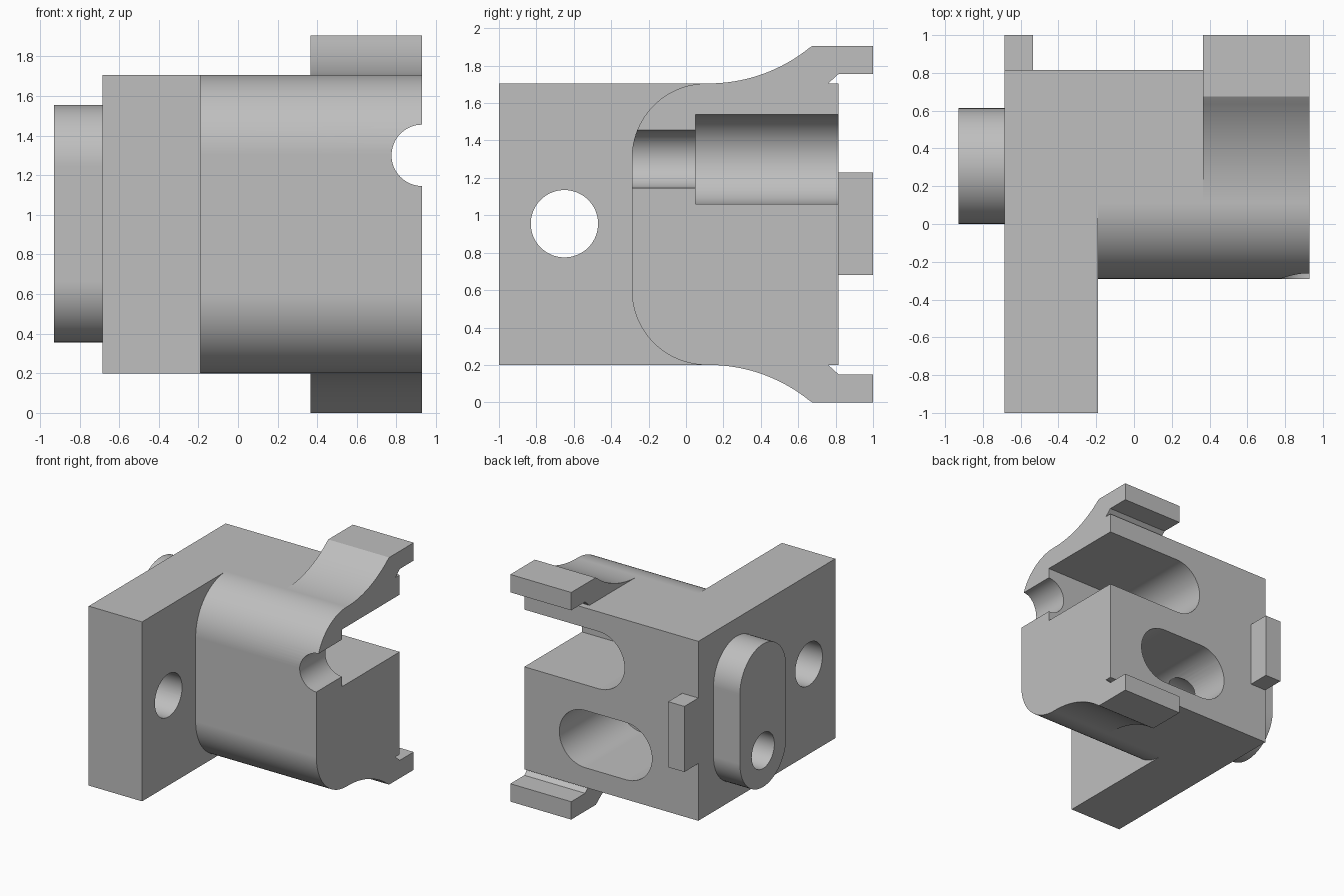
import bpy, bmesh, math
from math import pi, sin, cos
from mathutils import Vector

if "Cube" in bpy.data.objects:
    bpy.data.objects.remove(bpy.data.objects["Cube"])

grey = bpy.data.materials.new("plain grey")
grey.use_nodes = True
COLOUR = (0.52, 0.52, 0.52, 1)
grey.diffuse_color = COLOUR
grey.node_tree.nodes["Principled BSDF"].inputs["Base Color"].default_value = COLOUR

HEIGHT = 1.905


def prism(name, points, axis, start, end):
    """Extrude a closed profile; points are (y, z) for axis x, (x, z) for axis y."""
    def place(p, t):
        return (t, p[0], p[1]) if axis == "x" else (p[0], t, p[1])
    bm = bmesh.new()
    face = bm.faces.new([bm.verts.new(place(p, start)) for p in points])
    grown = bmesh.ops.extrude_face_region(bm, geom=[face])["geom"]
    shift = Vector(place((0, 0), end - start))
    bmesh.ops.translate(bm, vec=shift,
                        verts=[v for v in grown if isinstance(v, bmesh.types.BMVert)])
    bmesh.ops.recalc_face_normals(bm, faces=bm.faces)
    mesh = bpy.data.meshes.new(name)
    bm.to_mesh(mesh)
    bm.free()
    mesh.materials.append(grey)
    obj = bpy.data.objects.new(name, mesh)
    bpy.context.collection.objects.link(obj)
    return obj


def rect(a0, a1, b0, b1):
    return [(a0, b0), (a1, b0), (a1, b1), (a0, b1)]


def arc(a, b, r, t0, t1, n=24):
    return [(a + r * cos(t0 + (t1 - t0) * i / n), b + r * sin(t0 + (t1 - t0) * i / n))
            for i in range(n + 1)]


def circle(a, b, r):
    return arc(a, b, r, 0, 2 * pi, 64)[:-1]


def flip(points):
    return [(a, HEIGHT - b) for a, b in points]


# Plate and rounded body
plate = prism("bracket_block", rect(-1, 0.815, 0.2, 1.705), "x", -0.685, -0.19)
body = prism("body", [(0.815, 0.2), (0.815, 1.705)]
             + arc(0.11, 1.305, 0.4, pi / 2, pi)
             + arc(0.11, 0.6, 0.4, pi, 1.5 * pi), "x", -0.4, 0.93)

# Flared flanges, top and bottom
R = 0.86
sweep = math.asin(0.555 / R)
flange = (arc(0.12, 1.705 + R, R, -pi / 2, -pi / 2 + sweep)[:-1]
          + [(0.675, HEIGHT), (1, HEIGHT), (1, 1.755), (0.815, 1.755), (0.7, 1.65), (0.12, 1.65)])
top_flange = prism("top_flange", flange, "x", 0.365, 0.93)
bottom_flange = prism("bottom_flange", flip(flange), "x", 0.365, 0.93)

# Rear tab and side boss
tab = prism("rear_tab", rect(-0.685, -0.535, 0.68, 1.23), "y", 0.7, 1)
boss = prism("side_boss", arc(0.307, 1.248, 0.307, 0, pi)
             + arc(0.307, 0.662, 0.307, pi, 2 * pi), "x", -0.93, -0.6)

# Cutters: rear slots and round holes
open_slot = prism("open_slot", [(1.2, 1.06), (1.2, 1.54)]
                  + arc(0.24, 1.3, 0.24, pi / 2, 1.5 * pi), "y", 0.05, 1.2)
closed_slot = prism("closed_slot", arc(0.365, 0.605, 0.24, -pi / 2, pi / 2)
                    + arc(-0.015, 0.605, 0.24, pi / 2, 1.5 * pi), "y", 0.05, 1.2)
front_notch = prism("front_notch", circle(0.93, 1.3, 0.155), "y", -0.5, 0.2)
plate_hole = prism("plate_hole", circle(-0.65, 0.955, 0.18), "x", -1, 0)
boss_hole = prism("boss_hole", circle(0.307, 0.66, 0.15), "x", -1.1, 0)

# Combine everything into one solid
bpy.context.view_layer.objects.active = plate
plate.select_set(True)
joins = [body, top_flange, bottom_flange, tab, boss]
cuts = [open_slot, closed_slot, front_notch, plate_hole, boss_hole]
for part in joins + cuts:
    mod = plate.modifiers.new("combine", "BOOLEAN")
    mod.operation = "UNION" if part in joins else "DIFFERENCE"
    mod.solver = "EXACT"
    mod.object = part
    bpy.ops.object.modifier_apply(modifier=mod.name)
    bpy.data.objects.remove(part)

# Smooth curved walls, crisp edges
bpy.ops.object.shade_smooth_by_angle(angle=math.radians(25))
weighted = plate.modifiers.new("flat_faces", "WEIGHTED_NORMAL")
weighted.keep_sharp = True
